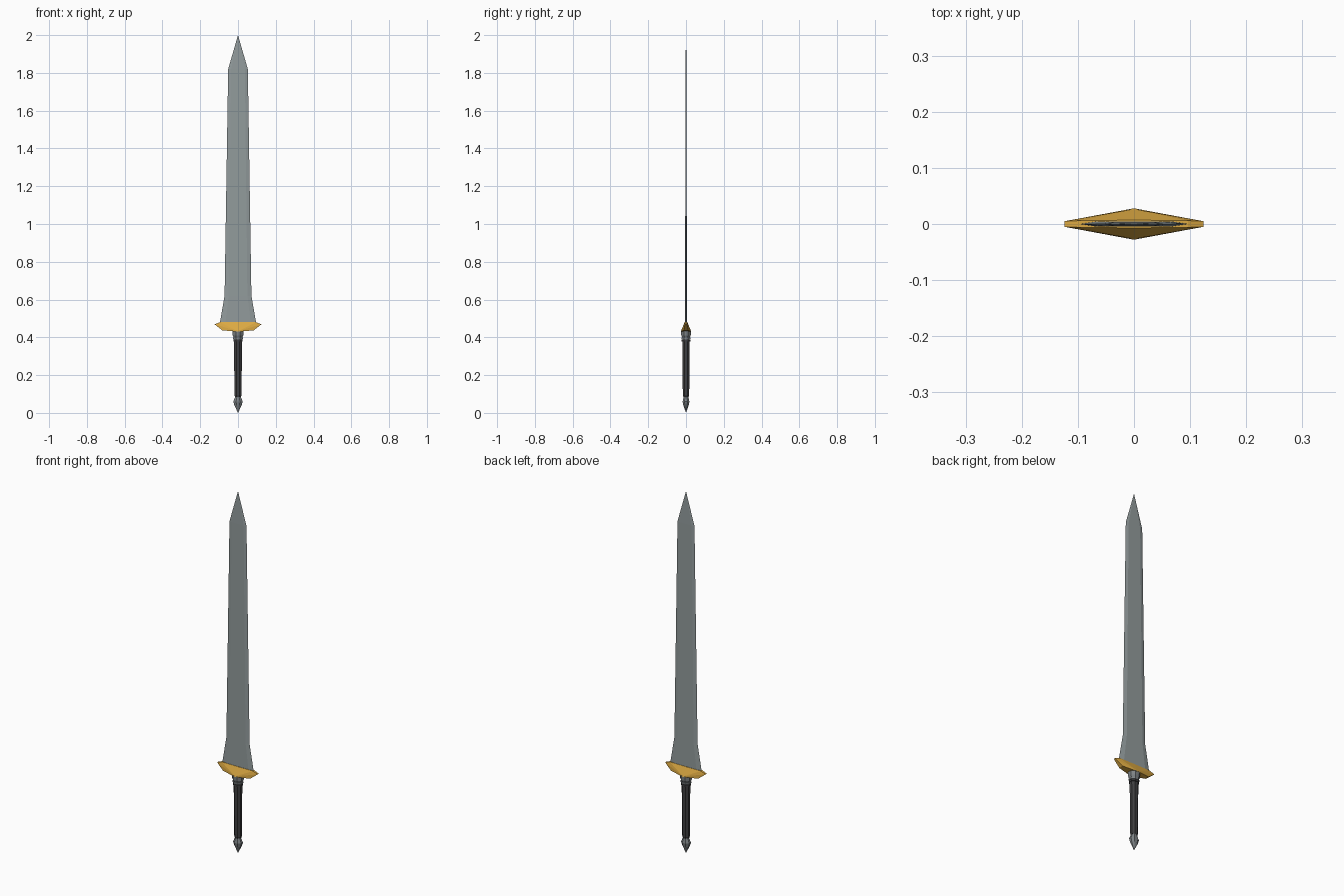
import bpy, bmesh, math

if "Cube" in bpy.data.objects:
    bpy.data.objects.remove(bpy.data.objects["Cube"])


def material(name, rgb):
    m = bpy.data.materials.new(name)
    m.diffuse_color = (*rgb, 1)
    m.use_nodes = True
    m.node_tree.nodes["Principled BSDF"].inputs["Base Color"].default_value = m.diffuse_color
    return m


STEEL = material("blade steel", (0.29, 0.33, 0.335))
GOLD = material("guard gold", (0.72, 0.40, 0.055))
DARK = material("dark leather", (0.05, 0.05, 0.052))
FITTING = material("grey fitting", (0.21, 0.23, 0.24))


def finish(name, rings, mat, bottom_point=None, top_point=None, cyclic=False):
    """Bridge a stack of equal-length loops into a closed solid."""
    bm = bmesh.new()
    loops = [[bm.verts.new(p) for p in r] for r in rings]
    for a, b in zip(loops, loops[1:]):
        n = len(a)
        for i in range(n):
            j = (i + 1) % n
            bm.faces.new((a[i], a[j], b[j], b[i]))
    for loop, point in ((loops[0], bottom_point), (loops[-1], top_point)):
        if point is None:
            bm.faces.new(loop)
        else:
            v = bm.verts.new(point)
            for i in range(len(loop)):
                bm.faces.new((loop[i], loop[(i + 1) % len(loop)], v))
    bmesh.ops.recalc_face_normals(bm, faces=bm.faces)
    me = bpy.data.meshes.new(name)
    bm.to_mesh(me)
    bm.free()
    me.materials.append(mat)
    ob = bpy.data.objects.new(name, me)
    bpy.context.collection.objects.link(ob)
    return ob


def octagon(z, rx, ry):
    k = 1 / math.cos(math.pi / 8)
    return [(rx * k * math.cos(a), ry * k * math.sin(a), z)
            for a in [math.pi / 8 + i * math.pi / 4 for i in range(8)]]


def turned(name, profile, mat, **ends):
    return finish(name, [octagon(*p) for p in profile], mat, **ends)


# Blade: thin hexagonal section, flared at the base, pointed at the top
def blade_section(z, w, t):
    f = 0.7 * w
    return [(-w, 0, z), (-f, -t, z), (f, -t, z), (w, 0, z), (f, t, z), (-f, t, z)]


finish("blade", [blade_section(*s) for s in
                 ((0.465, 0.098, 0.0045), (0.62, 0.071, 0.0045), (1.82, 0.052, 0.003))],
       STEEL, top_point=(0, 0, 2.0))

# Guard: half outline (x, depth, z) mirrored left-right and front-back
half = [(0.096, 0.006, 0.48), (0.124, 0.005, 0.469), (0.083, 0.0125, 0.437)]
right = [(0, 0.007, 0.48)] + half + [(0, 0.028, 0.43)]
outline = right + [(-x, y, z) for x, y, z in reversed(half)]
bm_front = [(x, -y, z) for x, y, z in outline]
# Cap each broad side as a fan from its lower-middle ridge
finish("guard", [bm_front, outline], GOLD,
       bottom_point=(0, -0.0266, 0.433), top_point=(0, 0.0266, 0.433))

# Collar and its rings
turned("collar", [(0.397, 0.022, 0.020), (0.41, 0.028, 0.025), (0.434, 0.029, 0.026)], FITTING)
turned("collar_ring", [(0.389, 0.026, 0.023), (0.398, 0.026, 0.023)], FITTING)
turned("grip_ring", [(0.377, 0.025, 0.023), (0.387, 0.025, 0.023)], DARK)

# Grip
turned("grip", [(0.085, 0.016, 0.014), (0.095, 0.019, 0.017), (0.39, 0.021, 0.019)], DARK)

# Pommel
turned("pommel", [(0.04, 0.019, 0.014), (0.06, 0.025, 0.018), (0.09, 0.013, 0.012)],
       FITTING, bottom_point=(0, 0, 0.0))
